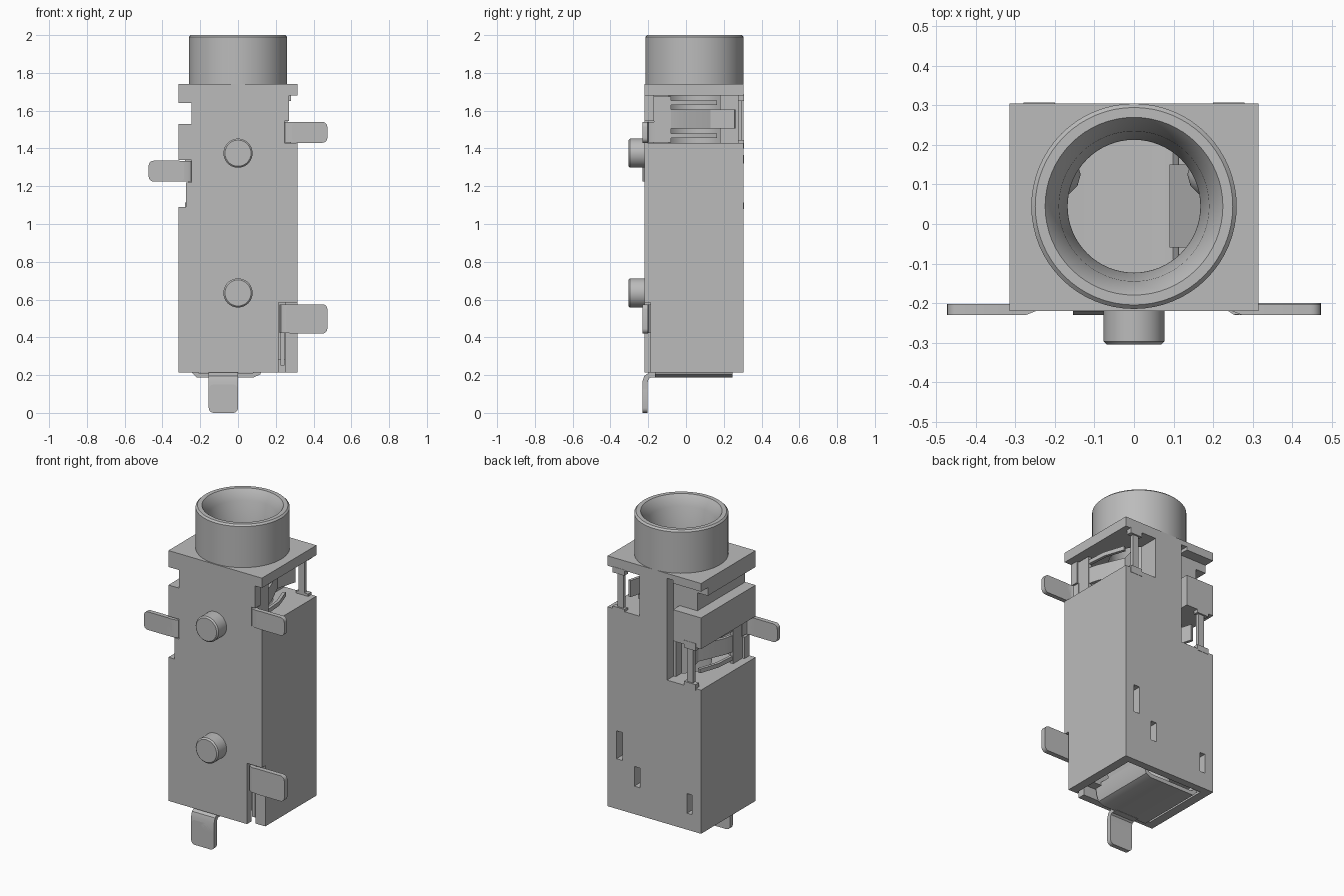
import bpy, bmesh, math
from mathutils import Matrix, Vector

cube = bpy.data.objects.get("Cube")
if cube:
    bpy.data.objects.remove(cube, do_unlink=True)

grey = bpy.data.materials.new("plain grey")
grey.use_nodes = True
GREY = (0.5, 0.5, 0.5, 1)
grey.diffuse_color = GREY
grey.node_tree.nodes["Principled BSDF"].inputs["Base Color"].default_value = GREY
BORE_Y = 0.045


def finish(name, bm, smooth=False):
    bmesh.ops.recalc_face_normals(bm, faces=bm.faces)
    mesh = bpy.data.meshes.new(name)
    bm.to_mesh(mesh)
    bm.free()
    mesh.materials.append(grey)
    ob = bpy.data.objects.new(name, mesh)
    bpy.context.collection.objects.link(ob)
    if smooth:
        activate(ob)
        bpy.ops.object.shade_smooth_by_angle(angle=math.radians(35))
    return ob


def activate(ob):
    bpy.ops.object.select_all(action='DESELECT')
    ob.select_set(True)
    bpy.context.view_layer.objects.active = ob


def apply(ob, kind, **settings):
    mod = ob.modifiers.new(kind.lower(), kind)
    for key, value in settings.items():
        setattr(mod, key, value)
    activate(ob)
    bpy.ops.object.modifier_apply(modifier=mod.name)


def box(name, x, y, z, round_corners=0):
    """Box from ranges; round_corners rounds the edges running along y."""
    bm = bmesh.new()
    bmesh.ops.create_cube(bm, size=1)
    for v in bm.verts:
        v.co = [r[0] + (c + 0.5) * (r[1] - r[0]) for c, r in zip(v.co, (x, y, z))]
    if round_corners:
        edges = [e for e in bm.edges
                 if abs(e.verts[0].co.y - e.verts[1].co.y) > 0.001]
        bmesh.ops.bevel(bm, geom=edges, offset=round_corners, segments=5,
                        profile=0.5, affect='EDGES')
    return finish(name, bm, bool(round_corners))


def lathe(name, profile, center, closed=True, axis='Z'):
    """Spin a (radius, height) profile around an axis."""
    bm = bmesh.new()
    vs = [bm.verts.new((r, 0, h)) for r, h in profile]
    pairs = list(zip(vs, vs[1:])) + ([(vs[-1], vs[0])] if closed else [])
    edges = [bm.edges.new(p) for p in pairs]
    bmesh.ops.spin(bm, geom=vs + edges, cent=(0, 0, 0), axis=(0, 0, 1),
                   angle=math.tau, steps=64, use_merge=False)
    bmesh.ops.remove_doubles(bm, verts=bm.verts, dist=0.0002)
    if axis == 'Y':
        bm.transform(Matrix.Rotation(math.pi / 2, 4, 'X'))
    bm.transform(Matrix.Translation(center))
    return finish(name, bm, True)


def ribbon(name, path, span, axis, thick=0.024):
    """Bent sheet-metal strip: a path swept along one axis, then thickened."""
    order = {'x': lambda a, b, s: (s, a, b), 'y': lambda a, b, s: (a, s, b),
             'z': lambda a, b, s: (a, b, s)}[axis]
    bm = bmesh.new()
    rows = [[bm.verts.new(order(a, b, s)) for s in span] for a, b in path]
    for p, q in zip(rows, rows[1:]):
        bm.faces.new((p[0], p[1], q[1], q[0]))
    ob = finish(name, bm)
    apply(ob, 'SOLIDIFY', thickness=thick, offset=0, use_even_offset=True)
    activate(ob)
    bpy.ops.object.shade_smooth_by_angle(angle=math.radians(35))
    return ob


def cut(ob, cutter):
    cutter.hide_render = True
    apply(ob, 'BOOLEAN', operation='DIFFERENCE', solver='EXACT', object=cutter)
    bpy.data.objects.remove(cutter, do_unlink=True)


# Housing block, with everything cut out of it
body = box("housing", (-0.315, 0.315), (-0.22, 0.305), (0.215, 1.74))
cut(body, lathe("bore_cutter", [(0, 0.25), (0.168, 0.25), (0.168, 1.8), (0, 1.8)],
                (0, BORE_Y, 0), closed=False))
OUT, LOW = 0.5, 0.1
cuts = [
    # contact cavity and open base
    ((0, 0.22), (-0.12, 0.21), (LOW, 1.2)),
    ((-0.26, 0.26), (-0.175, 0.26), (LOW, 0.28)),
    # left window, its shallow side notch and terminal exit
    ((0.1, OUT), (-0.17, OUT), (1.43, 1.68)),
    ((0.27, OUT), (-OUT, OUT), (1.43, 1.68)),
    ((0.245, OUT), (-OUT, 0), (1.43, 1.545)),
    # right window, side notches and terminal exit
    ((-OUT, -0.1), (-0.17, OUT), (1.09, 1.34)),
    ((-OUT, -0.275), (-OUT, OUT), (1.09, 1.34)),
    ((-OUT, -0.245), (-OUT, 0), (1.22, 1.34)),
    ((-OUT, -0.245), (-OUT, OUT), (1.53, 1.64)),
    # back recess and long slit
    ((-OUT, -0.125), (0.24, OUT), (1.53, 1.69)),
    ((-0.125, -0.085), (0.24, OUT), (1.09, 1.71)),
    # front groove and corner step for the lower terminal
    ((0.215, 0.25), (-OUT, -0.13), (LOW, 0.585)),
    ((0.24, OUT), (-OUT, -0.187), (LOW, 0.585)),
    # slots in the back wall
    ((0.215, 0.255), (0.2, OUT), (0.52, 0.69)),
    ((0.095, 0.135), (0.2, OUT), (0.385, 0.505)),
    ((-0.255, -0.22), (0.2, OUT), (0.315, 0.435)),
]
for ranges in cuts:
    cut(body, box("cutter", *ranges))

# Round socket collar with a tapering mouth
lathe("socket_collar", [(0.26, 1.735), (0.26, 1.99), (0.25, 2.0), (0.225, 2.0),
                        (0.218, 1.99), (0.19, 1.94), (0.168, 1.735)], (0, BORE_Y, 0))

# Locating pegs on the front
for label, z in (("upper", 1.375), ("lower", 0.635)):
    lathe(label + "_peg", [(0, 0), (0.077, 0), (0.077, 0.077), (0.069, 0.085), (0, 0.085)],
          (0, -0.22, z), closed=False, axis='Y')


def side_contact(label, s, tab_z):
    """Terminal, spring and back clip; s is the side, and also flips it in z."""
    def zr(a, b):
        return sorted((tab_z + s * a, tab_z + s * b))

    def xr(a, b):
        return sorted((s * a, s * b))
    box(label + "_terminal", xr(0.285, 0.473), (-0.23, -0.203), zr(-0.055, 0.055), 0.026)
    ribbon(label + "_terminal_bend", [(s * 0.32, -0.2165), (s * 0.275, -0.2165),
           (s * 0.259, -0.21), (s * 0.252, -0.19), (s * 0.252, -0.16)],
           zr(-0.054, 0.054), 'z', 0.027)
    box(label + "_spring_root", xr(0.24, 0.262), (-0.17, -0.08), zr(-0.054, 0.19))
    # slotted tongue leaning into the bore
    ribbon(label + "_spring_tongue", [(s * 0.25, -0.09), (s * 0.235, -0.03),
           (s * 0.165, 0.13), (s * 0.2, 0.26)], zr(0.02, 0.12), 'z', 0.018)
    for a, b in ((-0.03, -0.005), (0.145, 0.17)):
        ribbon(label + "_spring_rail", [(s * 0.25, -0.09), (s * 0.24, 0.04),
               (s * 0.2, 0.16)], zr(a, b), 'z', 0.018)
    lathe(label + "_contact_dimple", [(0, 0.0), (0.028, 0.008), (0.05, 0.03), (0.05, 0.04),
          (0, 0.04)], (0, 0, 0), closed=False).matrix_world = (
        Matrix.Translation(Vector((s * 0.135, 0.125, tab_z + s * 0.07)))
        @ Matrix.Rotation(s * math.pi / 2, 4, 'Y'))
    box(label + "_back_clip", xr(0.215, 0.255), (0.275, 0.297), zr(-0.06, 0.2))
    for a, b in ((-0.085, -0.04), (0.165, 0.2)):
        box(label + "_clip_foot", xr(0.2, 0.28), (0.275, 0.307), zr(a, b))


side_contact("left", 1, 1.485)
side_contact("right", -1, 1.28)

# Lower left terminal with its blade in the groove
box("lower_terminal", (0.255, 0.473), (-0.23, -0.2), (0.42, 0.575), 0.026)
ribbon("lower_terminal_bend", [(0.3, -0.215), (0.255, -0.215), (0.24, -0.205),
       (0.234, -0.185), (0.234, -0.1)], (0.422, 0.573), 'z', 0.027)
box("lower_blade", (0.225, 0.245), (-0.185, 0.24), (0.25, 0.57))

# Base plate, curled at both ends, with its inner spring and bottom terminal
ribbon("base_plate", [(-0.238, 0.25), (-0.236, 0.222), (-0.215, 0.2), (0.08, 0.2),
       (0.108, 0.212), (0.12, 0.245), (0.125, 0.3)], (-0.165, 0.245), 'y')
ribbon("tip_spring", [(0.125, 0.29), (0.19, 0.6), (0.1, 0.8), (0.18, 0.92)],
       (-0.06, 0.15), 'y', 0.018)
box("bottom_terminal", (-0.155, 0), (-0.23, -0.203), (0, 0.15), 0.026)
ribbon("bottom_terminal_bend", [(-0.2165, 0.1), (-0.2165, 0.165), (-0.21, 0.187),
       (-0.192, 0.2), (-0.15, 0.2)], (-0.155, 0), 'x', 0.027)
